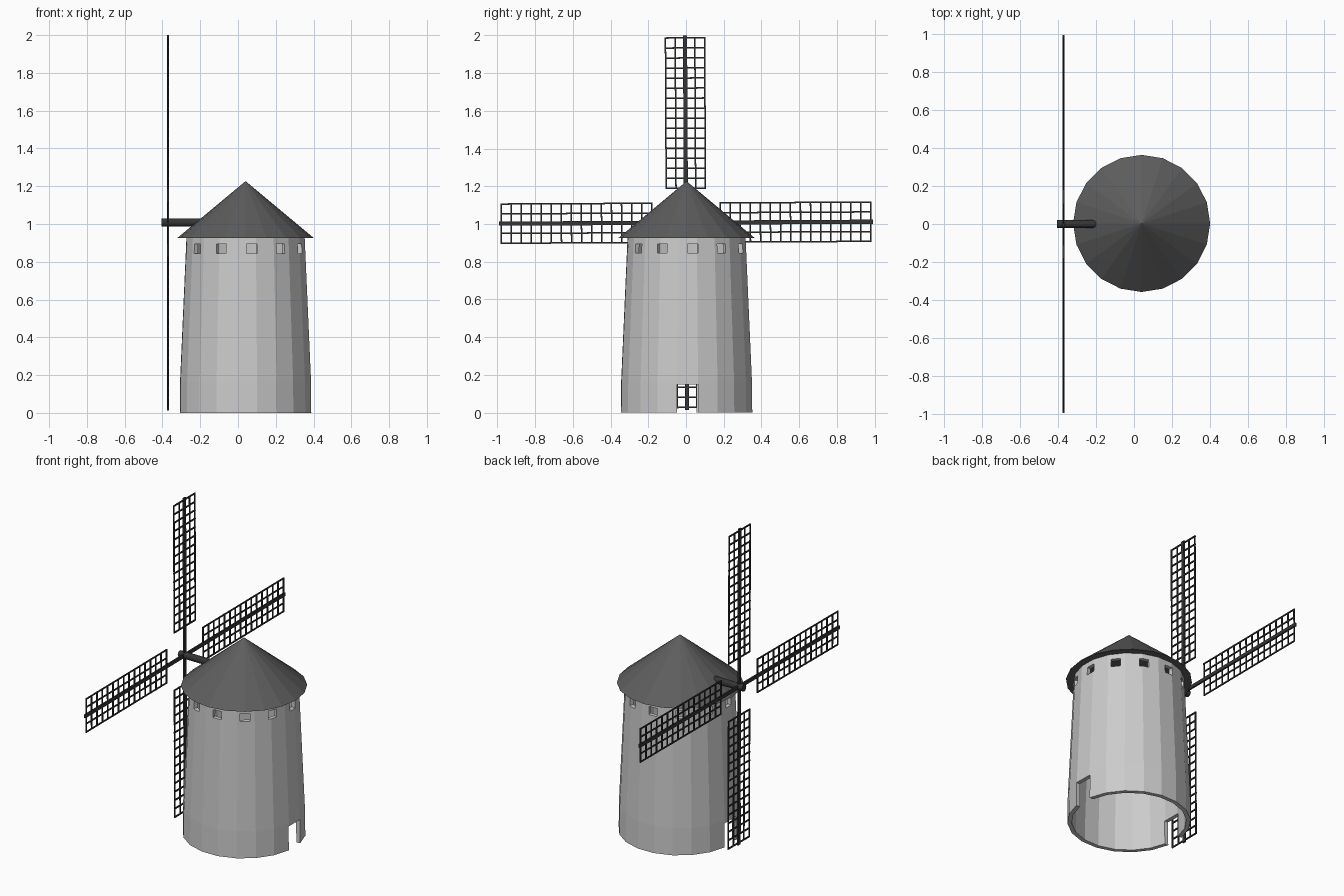
import bpy, bmesh
from math import sin, cos, pi, radians
from mathutils import Matrix

if "Cube" in bpy.data.objects:
    bpy.data.objects.remove(bpy.data.objects["Cube"])

CX, CY = 0.04, 0.003
SIDES = 20


def material(name, v):
    m = bpy.data.materials.new(name)
    m.diffuse_color = (v, v, v, 1)
    m.use_nodes = True
    m.node_tree.nodes["Principled BSDF"].inputs["Base Color"].default_value = m.diffuse_color
    return m


def make_object(name, bm, mat=None):
    bmesh.ops.recalc_face_normals(bm, faces=bm.faces)
    me = bpy.data.meshes.new(name)
    bm.to_mesh(me)
    bm.free()
    ob = bpy.data.objects.new(name, me)
    bpy.context.collection.objects.link(ob)
    if mat:
        me.materials.append(mat)
    return ob


def add_box(bm, center, size, xform=Matrix()):
    m = xform @ Matrix.Translation(center) @ Matrix.Diagonal((*size, 1))
    bmesh.ops.create_cube(bm, size=1, matrix=m)


roof_mat = material("dark_roof", 0.11)
wood_mat = material("dark_wood", 0.035)

# Tower: hollow tapered wall from a closed profile (radius, height)
profile = [(0.352, 0), (0.350, 0.17), (0.316, 0.93), (0.291, 0.93), (0.325, 0.17), (0.327, 0)]
bm = bmesh.new()
rings = []
for i in range(SIDES):
    a = 2 * pi * (i + 0.5) / SIDES + radians(1)
    rings.append([bm.verts.new((CX + r * cos(a), CY + r * sin(a), z)) for r, z in profile])
n = len(profile)
for i in range(SIDES):
    p, q = rings[i], rings[(i + 1) % SIDES]
    for j in range(n):
        k = (j + 1) % n
        bm.faces.new((p[j], q[j], q[k], p[k]))
tower = make_object("tower_wall", bm)

# Cutter: ring of twelve windows and two opposite doorways
bm = bmesh.new()
center = Matrix.Translation((CX, CY, 0))
for k in range(12):
    turn = center @ Matrix.Rotation(radians(6 + 30 * k), 4, 'Z')
    add_box(bm, (0.31, 0, 0.87), (0.14, 0.055, 0.05), turn)
turn = center @ Matrix.Rotation(radians(1), 4, 'Z')
add_box(bm, (0, 0, 0.05), (0.9, 0.115, 0.2), turn)
cutter = make_object("opening_cutter", bm)
cutter.hide_render = True
cutter.display_type = 'WIRE'
mod = tower.modifiers.new("openings", 'BOOLEAN')
mod.operation = 'DIFFERENCE'
mod.solver = 'EXACT'
mod.object = cutter

# Bake the openings and drop the cutter
bpy.context.view_layer.update()
dg = bpy.context.evaluated_depsgraph_get()
baked = bpy.data.meshes.new_from_object(tower.evaluated_get(dg))
tower.modifiers.clear()
tower.data = baked
bpy.data.objects.remove(cutter)

# Conical roof
bm = bmesh.new()
bmesh.ops.create_cone(bm, cap_ends=True, segments=SIDES, radius1=0.36, radius2=0, depth=0.3,
                      matrix=Matrix.Translation((CX, CY, 1.077)))
bmesh.ops.remove_doubles(bm, verts=bm.verts, dist=1e-5)
make_object("roof", bm, roof_mat)

# Axle poking out of the roof
HUB = Matrix.Translation((-0.37, 0, 1.007))
bm = bmesh.new()
bmesh.ops.create_cone(bm, cap_ends=True, segments=12, radius1=0.021, radius2=0.021, depth=0.30,
                      matrix=HUB @ Matrix.Translation((0.115, 0, 0)) @ Matrix.Rotation(pi / 2, 4, 'Y'))
make_object("axle", bm, wood_mat)

# Four sails: a central spar and a lattice of thin bars
R0, R1, HALF, BAR, ROWS = 0.182, 0.98, 0.104, 0.008, 15
for s in range(4):
    turn = HUB @ Matrix.Rotation(radians(0.3) + s * pi / 2, 4, 'X')
    bm = bmesh.new()
    add_box(bm, (0, 0, 0.4965), (0.01, 0.022, 0.993), turn)
    make_object(f"sail_spar_{s + 1}", bm, wood_mat)
    bm = bmesh.new()
    for y in (-HALF, -HALF / 2, HALF / 2, HALF):
        add_box(bm, (0, y, (R0 + R1) / 2), (0.006, BAR, R1 - R0 + BAR), turn)
    for i in range(ROWS + 1):
        z = R0 + (R1 - R0) * i / ROWS
        add_box(bm, (0, 0, z), (0.007, 2 * HALF + BAR, BAR), turn)
    make_object(f"sail_lattice_{s + 1}", bm, wood_mat)
